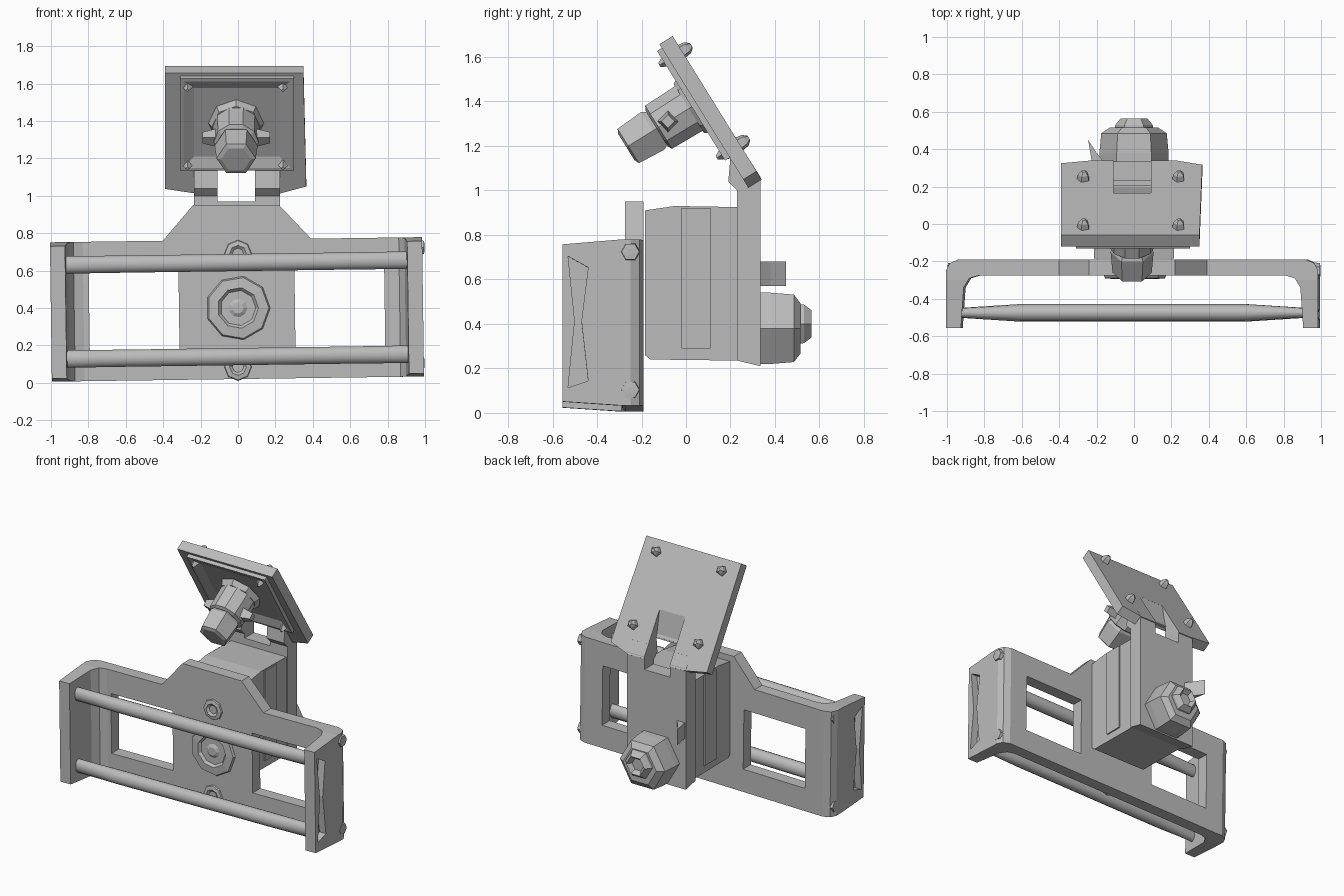
import bpy, bmesh, math
from mathutils import Vector, Matrix

if "Cube" in bpy.data.objects:
    bpy.data.objects.remove(bpy.data.objects["Cube"])

grey = bpy.data.materials.new("light grey")
grey.use_nodes = True
COLOUR = (0.5, 0.5, 0.5, 1)
grey.diffuse_color = COLOUR
grey.node_tree.nodes["Principled BSDF"].inputs["Base Color"].default_value = COLOUR


def finish(name, bm, matrix=None):
    bmesh.ops.recalc_face_normals(bm, faces=bm.faces)
    if matrix:
        bm.transform(matrix)
    mesh = bpy.data.meshes.new(name)
    bm.to_mesh(mesh)
    bm.free()
    mesh.materials.append(grey)
    obj = bpy.data.objects.new(name, mesh)
    bpy.context.collection.objects.link(obj)
    return obj


def prism(name, points, axis, low, high, matrix=None):
    """Extrude a flat outline along one axis."""
    place = {"X": lambda p, t: (t, p[0], p[1]),
             "Y": lambda p, t: (p[0], t, p[1]),
             "Z": lambda p, t: (p[0], p[1], t)}[axis]
    bm = bmesh.new()
    ends = [[bm.verts.new(place(p, t)) for p in points] for t in (low, high)]
    for ring in ends:
        bm.faces.new(ring)
    for i in range(len(points)):
        j = (i + 1) % len(points)
        bm.faces.new((ends[0][i], ends[0][j], ends[1][j], ends[1][i]))
    return finish(name, bm, matrix)


def rect(a, b, c, d):
    return [(a, c), (b, c), (b, d), (a, d)]


def lathe(name, profile, sides, origin, direction):
    """Turn (distance, radius) pairs around a direction."""
    bm = bmesh.new()
    rings = []
    for t, r in profile:
        rings.append([bm.verts.new((r * math.cos(k * math.tau / sides),
                                    r * math.sin(k * math.tau / sides), t)) for k in range(sides)])
    bm.faces.new(rings[0])
    bm.faces.new(rings[-1])
    for a, b in zip(rings, rings[1:]):
        for k in range(sides):
            n = (k + 1) % sides
            bm.faces.new((a[k], a[n], b[n], b[k]))
    turn = Vector(direction).to_track_quat("Z", "Y").to_matrix().to_4x4()
    return finish(name, bm, Matrix.Translation(origin) @ turn)


def cut(obj, cutter):
    mod = obj.modifiers.new("cut", "BOOLEAN")
    mod.operation, mod.solver, mod.object = "DIFFERENCE", "EXACT", cutter
    bpy.context.view_layer.objects.active = obj
    bpy.ops.object.modifier_apply(modifier=mod.name)
    bpy.data.objects.remove(cutter)


slope = Matrix.Rotation(math.radians(-0.8), 4, "Y")

# U-shaped bracket with rounded corners
half = [(0.915, -0.555), (0.995, -0.555), (0.995, -0.25), (0.975, -0.21), (0.93, -0.19)]
inner = [(0.82, -0.275), (0.87, -0.29), (0.9, -0.34)]
outline = half + [(-x, y) for x, y in reversed(half)] + [(-x, y) for x, y in reversed(inner)] + inner
bracket = prism("bracket", outline, "Z", 0.02, 0.765)
for side in (-1, 1):
    cut(bracket, prism("window_cutter", rect(side * 0.31, side * 0.79, 0.18, 0.6), "Y", -0.32, -0.1))
    # hourglass pocket on the outside of the arm
    slot = [(-0.53, 0.1), (-0.44, 0.13), (-0.47, 0.4), (-0.44, 0.64), (-0.53, 0.69), (-0.5, 0.4)]
    cut(bracket, prism("slot_cutter", slot, "X", side * 0.945, side * 1.1))
# slanted upper and lower arm ends
for z, tip in ((0.765, 0.74), (0.02, 0.04)):
    out = z + (0.1 if z > 0.5 else -0.1)
    cut(bracket, prism("end_cutter", [(-0.6, tip), (-0.3, z), (-0.3, out), (-0.6, out)], "X", -1.2, 1.2))
bracket.data.transform(slope)

hump = prism("bracket_hump", [(-0.41, 0.75), (0.41, 0.75), (0.22, 0.95), (-0.24, 0.95)], "Y", -0.275, -0.19)

# Cross rods with ends flattened front to back
for name, z in (("lower_rod", 0.14), ("upper_rod", 0.643)):
    rod = lathe(name, [(-0.92, 0.048), (-0.6, 0.047), (0.6, 0.047), (0.92, 0.048)], 14,
                (0, -0.475, z), (1, 0, 0))
    for v in rod.data.vertices:
        if abs(v.co.x) > 0.8:
            v.co.y = -0.475 + (v.co.y + 0.475) * 0.55
    rod.data.transform(slope)
    bpy.ops.object.select_all(action="DESELECT")
    rod.select_set(True)
    bpy.context.view_layer.objects.active = rod
    bpy.ops.object.shade_smooth_by_angle(angle=math.radians(40))

# Small bolts set into the arms
for side in (-1, 1):
    for z in (0.09, 0.71):
        lathe("arm_bolt", [(-0.03, 0.045), (0.003, 0.04), (0.005, 0.015)], 6,
              (side * 0.992, -0.25, z + side * 0.014), (side, 0, 0))

# Bolts and knurled ring on the bracket front
for z in (0.085, 0.69):
    lathe("plate_bolt", [(0, 0.075), (0.015, 0.07), (0.02, 0.045), (0.008, 0.03)], 8, (0, -0.27, z), (0, -1, 0))
lathe("centre_ring", [(0, 0.175), (0.02, 0.165), (0.025, 0.11), (0.008, 0.095), (0.008, 0.05), (0.02, 0.03)],
      9, (0, -0.27, 0.4), (0, -1, 0))

# Body block between bracket and upright, with stepped side panels
prism("body_block", [(-0.185, 0.26), (-0.16, 0.24), (0.23, 0.235), (0.23, 0.925), (-0.05, 0.93),
                     (-0.185, 0.91)], "X", -0.215, 0.215)
for side in (-1, 1):
    prism("body_side_panel", rect(-0.02, 0.11, 0.29, 0.922), "X", side * 0.21, side * 0.224)

# Upright bar bending toward the head
upright = prism("upright", [(0.23, 0.235), (0.335, 0.21), (0.335, 1.06), (0.29, 1.13), (0.2, 1.15),
                            (0.19, 1.04), (0.23, 1.0)], "X", -0.235, 0.225)

# Tilted head plate, local frame: x across, y up the plate, z out of its front
across, up = Vector((1, 0, 0)), Vector((0, -0.527, 0.85)).normalized()
front = across.cross(up)
head = Matrix.Translation((-0.02, 0.33, 1.065)) @ Matrix((across, up, front)).transposed().to_4x4()
head_plate = prism("head_plate", [(-0.37, 0.01), (-0.2, -0.02), (0.24, -0.02), (0.385, 0.025), (0.37, 0.74),
                                  (-0.37, 0.74)], "Z", 0, 0.07, head)

# Open slot through the bend
gap = [(0.1, 0.97), (0.1, 1.09), (0.2, 1.14), (0.165, 1.33), (0.5, 1.33), (0.5, 0.97)]
for part in (upright, head_plate):
    cut(part, prism("gap_cutter", gap, "X", -0.11, 0.09))

# Raised rim with a shallow sloping recess
rim = prism("head_rim", rect(-0.29, 0.32, 0.14, 0.72), "Z", 0.06, 0.095)
bm = bmesh.new()
bm.from_mesh(rim.data)
face = [max(bm.faces, key=lambda f: f.calc_center_median().z)]
bmesh.ops.inset_region(bm, faces=face, thickness=0.025)
bmesh.ops.inset_region(bm, faces=face, thickness=0.08, depth=-0.022)
bm.to_mesh(rim.data)
bm.free()
rim.data.transform(head)

# Corner screws: cones behind, nubs in front
for x in (-0.25, 0.26):
    for v in (0.17, 0.66):
        lathe("back_screw", [(0, 0.035), (0.03, 0.03), (0.05, 0.012)], 5, head @ Vector((x, v, 0)), -front)
        lathe("front_nub", [(0, 0.035), (0.05, 0.01)], 4, head @ Vector((x, v, 0.07)), front)

# Stem with flange, lugs and faceted tip
base = head @ Vector((0.01, 0.425, 0.07))
lathe("stem_flange", [(0, 0.15), (0.04, 0.13)], 8, base, front)
lathe("stem", [(0, 0.125), (0.2, 0.12), (0.21, 0.1)], 10, base, front)
lathe("stem_tip", [(0.2, 0.095), (0.23, 0.115), (0.36, 0.105), (0.37, 0.08)], 6, base, front)
for side in (-1, 1):
    lathe("stem_lug", [(0, 0.05), (0.08, 0.03)], 4, base + front * 0.15 + across * side * 0.1, (side, 0, 0))

# Rear clamping knob and side tab
lathe("rear_knob", [(0, 0.185), (0.05, 0.185), (0.155, 0.175), (0.185, 0.13)], 6, (0, 0.33, 0.38), (0, 1, 0))
lathe("knob_cap", [(0.15, 0.105), (0.2, 0.1), (0.235, 0.07), (0.205, 0.045)], 6, (0, 0.33, 0.4), (0, 1, 0))
prism("rear_tab", [(-0.22, 0.3), (-0.16, 0.33), (-0.2, 0.38), (-0.245, 0.45)], "Z", 0.57, 0.68)
